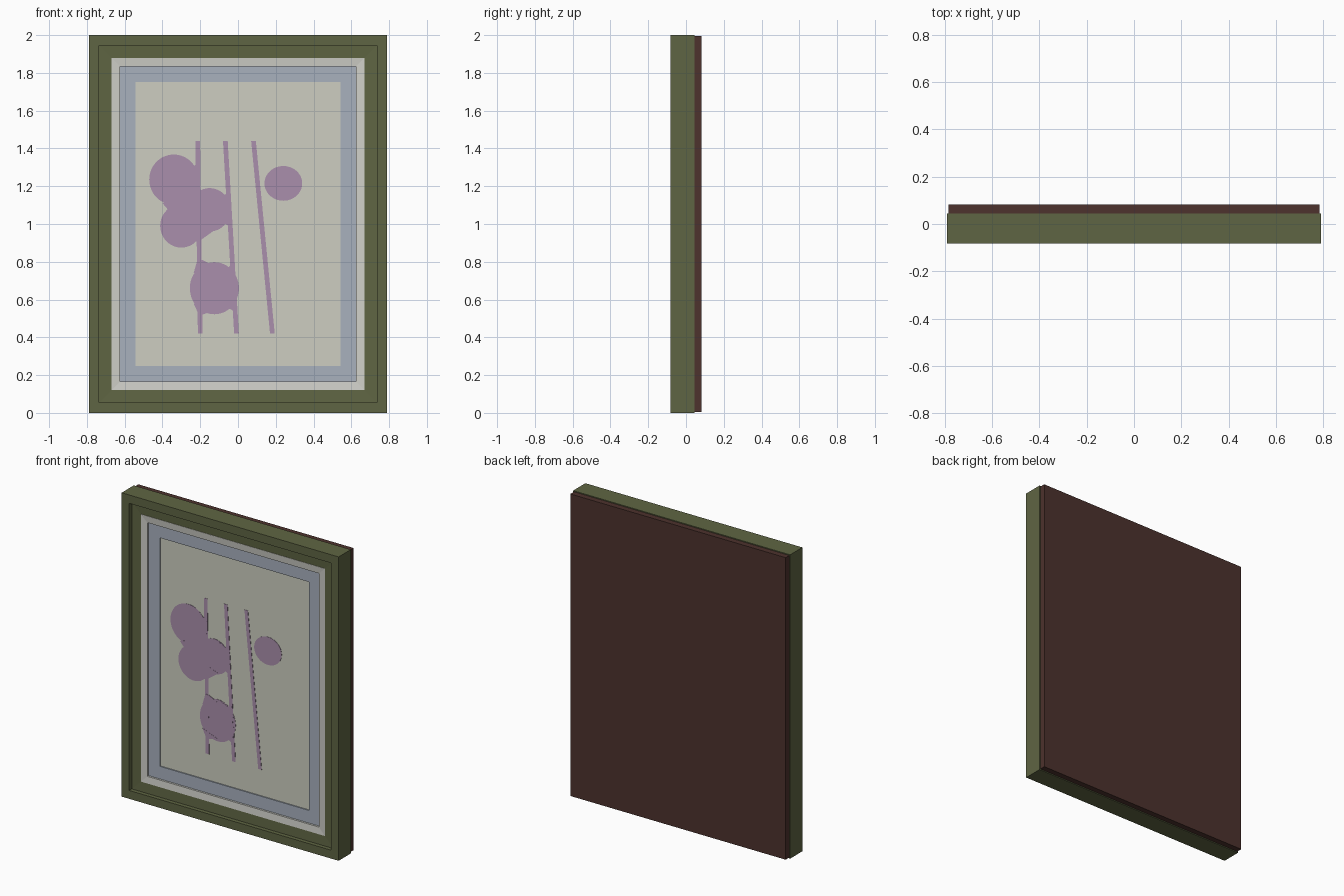
import bpy, bmesh, math

if "Cube" in bpy.data.objects:
    bpy.data.objects.remove(bpy.data.objects["Cube"])

HALF_W, HEIGHT = 0.79, 2.0


def srgb(r, g, b):
    f = lambda c: c / 12.92 if c <= 0.04045 else ((c + 0.055) / 1.055) ** 2.4
    return (f(r / 255), f(g / 255), f(b / 255), 1)


def material(name, rgb):
    m = bpy.data.materials.new(name)
    m.diffuse_color = srgb(*rgb)
    m.use_nodes = True
    m.node_tree.nodes["Principled BSDF"].inputs["Base Color"].default_value = m.diffuse_color
    return m


OLIVE = material("olive wood", (95, 101, 67))
BROWN = material("dark brown board", (77, 50, 45))
CREAM = material("pale liner", (208, 208, 201))
BLUE = material("grey blue mat", (168, 177, 190))
PAPER = material("paper", (205, 206, 193))
MAUVE = material("mauve paint", (170, 143, 172))


def finish(bm, name, mat):
    bmesh.ops.recalc_face_normals(bm, faces=bm.faces)
    me = bpy.data.meshes.new(name)
    bm.to_mesh(me)
    bm.free()
    ob = bpy.data.objects.new(name, me)
    me.materials.append(mat)
    bpy.context.collection.objects.link(ob)
    return ob


def ring(name, profile, mat):
    """Mitred moulding: profile points are (inset from outer edge, y)."""
    bm = bmesh.new()
    loops = []
    for i, y in profile:
        x, lo, hi = HALF_W - i, i, HEIGHT - i
        loops.append([bm.verts.new((px, y, pz))
                      for px, pz in ((-x, lo), (x, lo), (x, hi), (-x, hi))])
    for a, b in zip(loops, loops[1:] + loops[:1]):
        for k in range(4):
            n = (k + 1) % 4
            bm.faces.new((a[k], a[n], b[n], b[k]))
    return finish(bm, name, mat)


def plate(name, outline, y0, y1, mat):
    """Flat plate with an (x, z) outline between two depths."""
    bm = bmesh.new()
    f = [bm.verts.new((x, y0, z)) for x, z in outline]
    b = [bm.verts.new((x, y1, z)) for x, z in outline]
    bm.faces.new(f)
    bm.faces.new(b[::-1])
    for k in range(len(f)):
        n = (k + 1) % len(f)
        bm.faces.new((f[k], f[n], b[n], b[k]))
    return finish(bm, name, mat)


def rect(inset):
    x = HALF_W - inset
    return [(-x, inset), (x, inset), (x, HEIGHT - inset), (-x, HEIGHT - inset)]


# Stepped frame, liner and mat
ring("frame", [(0, 0.045), (0, -0.082), (0.055, -0.082), (0.055, -0.055),
               (0.12, -0.052), (0.12, 0.045)], OLIVE)
ring("liner", [(0.12, 0.04), (0.12, -0.054), (0.165, -0.05), (0.165, 0.04)], CREAM)
ring("mat", [(0.165, -0.03), (0.165, -0.037), (0.248, -0.037), (0.248, -0.03)], BLUE)

# Picture sheet and backing board
plate("picture_sheet", rect(0.165), -0.03, -0.02, PAPER)
plate("back_board", rect(0.006), 0.045, 0.083, BROWN)

# Painted shapes, each a hair in front of the last
layer = 0


def paint(name, outline):
    global layer
    layer += 1
    plate(name, outline, -0.0315 - layer * 0.0001, -0.0299, MAUVE)


def ellipse(cx, cz, rx, rz, n=48):
    return [(cx + rx * math.cos(2 * math.pi * k / n),
             cz + rz * math.sin(2 * math.pi * k / n)) for k in range(n)]


for spot in ((-0.34, 1.235, 0.13, 0.133), (-0.30, 0.99, 0.112, 0.115),
             (-0.15, 1.075, 0.11, 0.115), (-0.125, 0.66, 0.13, 0.138),
             (0.24, 1.215, 0.10, 0.092)):
    paint("painted_spot", ellipse(*spot))

# Slanted stems
W = 0.0125
for top, bottom in ((-0.213, -0.2), (-0.067, -0.008), (0.082, 0.182)):
    paint("painted_stem", [(bottom - W, 0.42), (bottom + W, 0.42),
                           (top + W, 1.44), (top - W, 1.44)])

# Bridges where the spots flow into the stems
for outline in (
    [(-0.34, 1.11), (-0.21, 1.10), (-0.20, 1.32), (-0.232, 1.31), (-0.28, 1.34)],
    [(-0.40, 1.11), (-0.37, 1.075), (-0.2, 1.0), (-0.2, 1.17)],
    [(-0.24, 0.90), (-0.19, 0.92), (-0.12, 0.97), (-0.2, 1.0)],
    [(-0.12, 0.97), (-0.07, 1.0), (-0.03, 0.98), (-0.04, 1.18), (-0.07, 1.155),
     (-0.12, 1.18)],
    [(-0.10, 0.53), (-0.05, 0.555), (-0.01, 0.53), (-0.02, 0.80), (-0.05, 0.77),
     (-0.10, 0.79)],
    [(-0.235, 0.58), (-0.208, 0.52), (-0.19, 0.52), (-0.13, 0.54)],
    [(-0.235, 0.74), (-0.13, 0.78), (-0.19, 0.81), (-0.215, 0.81)],
):
    paint("painted_bridge", outline)
